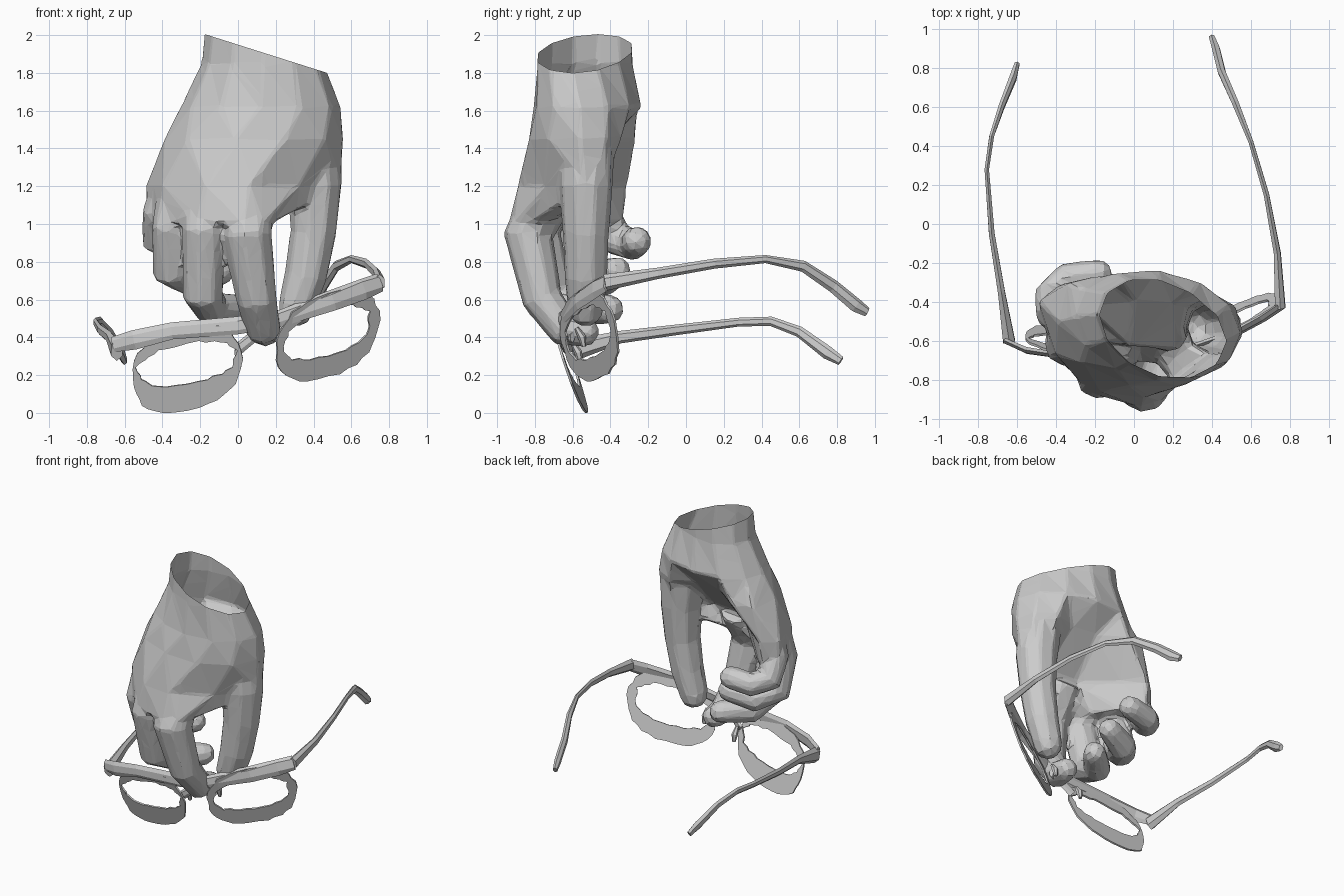
import bpy
import bmesh
import math
import random
from mathutils import Vector

random.seed(4)
cube = bpy.data.objects.get("Cube")
if cube:
    bpy.data.objects.remove(cube)

grey = bpy.data.materials.new("plain grey")
grey.use_nodes = True
COLOUR = (0.6, 0.6, 0.6, 1)
grey.diffuse_color = COLOUR
grey.node_tree.nodes["Principled BSDF"].inputs["Base Color"].default_value = COLOUR


def add_object(name, bm):
    bmesh.ops.recalc_face_normals(bm, faces=bm.faces)
    mesh = bpy.data.meshes.new(name)
    bm.to_mesh(mesh)
    bm.free()
    mesh.materials.append(grey)
    ob = bpy.data.objects.new(name, mesh)
    bpy.context.collection.objects.link(ob)
    return ob


def bridge(bm, rings, cap=True):
    """Skin a list of closed point rings."""
    loops = [[bm.verts.new(p) for p in ring] for ring in rings]
    n = len(loops[0])
    for a, b in zip(loops, loops[1:]):
        for i in range(n):
            j = (i + 1) % n
            bm.faces.new((a[i], a[j], b[j], b[i]))
    if cap:
        bm.faces.new(loops[0])
        bm.faces.new(loops[-1])


def sweep(bm, path, ref, flat=1.0, sides=9, round_tip=False, jitter=0.0):
    """Tapered tube; each path entry is x, y, z, radius."""
    pts = [Vector(p[:3]) for p in path]
    radii = [p[3] for p in path]
    if round_tip:
        end = (pts[-1] - pts[-2]).normalized()
        tip, r = pts[-1], radii[-1]
        pts += [tip + end * r * 0.6, tip + end * r * 0.95]
        radii += [r * 0.85, r * 0.4]
    rings, side = [], None
    for i, (p, r) in enumerate(zip(pts, radii)):
        t = (pts[min(i + 1, len(pts) - 1)] - pts[max(i - 1, 0)]).normalized()
        side = t.cross(Vector(ref)) if side is None else side - t * side.dot(t)
        side.normalize()
        up = side.cross(t)
        ring = []
        for k in range(sides):
            a = math.tau * (k + 0.5) / sides
            q = r * (1 + random.uniform(-jitter, jitter))
            ring.append(p + side * math.cos(a) * q * flat + up * math.sin(a) * q)
        rings.append(ring)
    bridge(bm, rings)


# Wrist: oval rings, skewed so the long axis runs diagonally
def oval(z, cx, cy, rx, ry, skew):
    angles = [math.tau * k / 12 for k in range(12)]
    return [(cx + rx * math.cos(a), cy + ry * math.sin(a - skew), z) for a in angles]


# Palm: outlines from the thumb edge round the hollow to the knuckles
PALM = {
    1.45: [(0.56, -0.56), (0.52, -0.42), (0.38, -0.34), (0.2, -0.41),
           (0.0, -0.4), (-0.18, -0.265), (-0.33, -0.3), (-0.39, -0.5),
           (-0.27, -0.71), (-0.02, -0.83), (0.25, -0.83), (0.46, -0.73)],
    1.2: [(0.55, -0.53), (0.5, -0.42), (0.38, -0.43), (0.23, -0.65),
          (-0.02, -0.63), (-0.24, -0.42), (-0.38, -0.31), (-0.49, -0.4),
          (-0.4, -0.67), (-0.17, -0.86), (0.06, -0.89), (0.32, -0.75)],
    1.0: [(0.18, -0.82), (0.14, -0.75), (0.05, -0.73), (-0.05, -0.7),
          (-0.15, -0.61), (-0.26, -0.45), (-0.38, -0.33), (-0.49, -0.4),
          (-0.42, -0.65), (-0.22, -0.87), (0.03, -0.94), (0.14, -0.91)],
}
hand_bm = bmesh.new()
rings = [oval(2.15, 0.14, -0.535, 0.3, 0.245, 0.28),
         oval(1.85, 0.13, -0.535, 0.325, 0.26, 0.28),
         oval(1.62, 0.12, -0.52, 0.425, 0.29, 0.15)]
rings += [[(x, y, z) for x, y in outline] for z, outline in PALM.items()]
bridge(hand_bm, rings)

# Thumb and curled fingers
DIGITS = {
    "thumb": [(0.38, -0.52, 1.5, 0.15), (0.41, -0.53, 1.2, 0.145),
              (0.4, -0.53, 0.95, 0.125), (0.36, -0.53, 0.72, 0.115),
              (0.31, -0.53, 0.56, 0.1)],
    "index": [(0.05, -0.7, 1.2, 0.14), (0.05, -0.835, 0.94, 0.135),
              (0.1, -0.76, 0.6, 0.11), (0.135, -0.64, 0.44, 0.095),
              (0.145, -0.54, 0.43, 0.08)],
    "middle": [(-0.16, -0.68, 1.2, 0.13), (-0.18, -0.78, 0.96, 0.12),
               (-0.185, -0.7, 0.62, 0.11), (-0.14, -0.55, 0.55, 0.095),
               (0.0, -0.41, 0.55, 0.08)],
    "ring": [(-0.3, -0.58, 1.2, 0.12), (-0.35, -0.62, 0.97, 0.11),
             (-0.35, -0.55, 0.75, 0.105), (-0.26, -0.43, 0.71, 0.095),
             (-0.1, -0.37, 0.75, 0.08)],
    "little": [(-0.35, -0.46, 1.2, 0.1), (-0.41, -0.45, 1.05, 0.1),
               (-0.42, -0.37, 0.92, 0.095), (-0.34, -0.28, 0.89, 0.085),
               (-0.19, -0.26, 0.91, 0.08)],
}
for path in DIGITS.values():
    sweep(hand_bm, path, (0, 1, 0), round_tip=True)

# Fuse the hand into one faceted skin
hand = add_object("hand", hand_bm)
fuse = hand.modifiers.new("fuse", "REMESH")
fuse.mode = "VOXEL"
fuse.voxel_size = 0.016
soften = hand.modifiers.new("soften", "SMOOTH")
soften.iterations = 6
facet = hand.modifiers.new("facet", "DECIMATE")
facet.ratio = 0.04
graph = bpy.context.evaluated_depsgraph_get()
fused = bpy.data.meshes.new_from_object(hand.evaluated_get(graph))
hand.modifiers.clear()

# Open the wrist with a slanted cut
bm = bmesh.new()
bm.from_mesh(fused)
bmesh.ops.bisect_plane(bm, geom=bm.verts[:] + bm.edges[:] + bm.faces[:],
                       plane_co=(0.14, -0.54, 1.905),
                       plane_no=(0.317, 0, 1), clear_outer=True)
for f in bm.faces:
    f.smooth = False
    f.material_index = 0
bm.to_mesh(fused)
bm.free()
fused.materials.clear()
fused.materials.append(grey)
hand.data = fused


# Spectacle rims: thin plates with an off-centre opening
def rim(name, centre, u, v, wide, high, lift):
    c, u, v = Vector(centre), Vector(u), Vector(v)
    outer, inner = [], []
    for k in range(36):
        a = math.tau * k / 36
        x, y = [math.copysign(abs(w) ** 0.85, w) for w in (math.cos(a), math.sin(a))]
        j = 1 + random.uniform(-0.03, 0.03)
        outer.append(c + u * x * j + v * y * j)
        j = 1 + random.uniform(-0.06, 0.06)
        inner.append(c + u * x * wide * j + v * (y * high * j + lift))
    bm = bmesh.new()
    bridge(bm, [outer, inner], cap=False)
    ob = add_object(name, bm)
    plate = ob.modifiers.new("thickness", "SOLIDIFY")
    plate.thickness = 0.012
    plate.offset = 0


rim("right_rim", (-0.27, -0.61, 0.235), (0.29, -0.04, 0.05), (0, -0.07, 0.22),
    0.9, 0.48, 0.12)
rim("left_rim", (0.475, -0.51, 0.41), (0.27, 0.13, 0.08), (0, -0.07, 0.22),
    0.84, 0.54, 0.06)


def strip(name, path, flat, jitter):
    bm = bmesh.new()
    sweep(bm, path, (0, 0, 1), flat=flat, sides=6, jitter=jitter)
    add_object(name, bm)


# Brow bar, bridge and temple arms
strip("brow_bar", [(-0.66, -0.6, 0.36, 0.04), (-0.55, -0.65, 0.39, 0.05),
                   (-0.35, -0.68, 0.43, 0.045), (0, -0.69, 0.46, 0.045),
                   (0.22, -0.66, 0.5, 0.045), (0.5, -0.57, 0.6, 0.055),
                   (0.66, -0.48, 0.66, 0.055), (0.75, -0.42, 0.69, 0.05)], 0.35, 0.15)
strip("bridge", [(0, -0.64, 0.34, 0.03), (0.1, -0.66, 0.42, 0.03),
                 (0.22, -0.6, 0.4, 0.03)], 0.5, 0.1)
strip("left_arm", [(0.75, -0.43, 0.69, 0.045), (0.735, -0.15, 0.74, 0.03),
                   (0.68, 0.15, 0.79, 0.025), (0.6, 0.42, 0.815, 0.022),
                   (0.52, 0.62, 0.775, 0.03), (0.45, 0.78, 0.67, 0.035),
                   (0.42, 0.9, 0.57, 0.035), (0.4, 0.96, 0.535, 0.025)], 0.65, 0.08)
strip("right_arm", [(-0.64, -0.6, 0.33, 0.06), (-0.68, -0.35, 0.4, 0.035),
                    (-0.73, -0.05, 0.44, 0.028), (-0.755, 0.28, 0.48, 0.022),
                    (-0.73, 0.45, 0.485, 0.024), (-0.68, 0.6, 0.43, 0.03),
                    (-0.62, 0.75, 0.32, 0.035), (-0.6, 0.82, 0.275, 0.025)], 0.6, 0.08)

# Nose pads
for name, x, y, z in (("right_pad", 0.0, -0.6, 0.32), ("left_pad", 0.23, -0.58, 0.4)):
    bm = bmesh.new()
    sweep(bm, [(x, y, z + 0.05, 0.012), (x, y + 0.03, z, 0.022),
               (x, y + 0.04, z - 0.05, 0.012)], (0, 1, 0), sides=6)
    add_object(name, bm)
